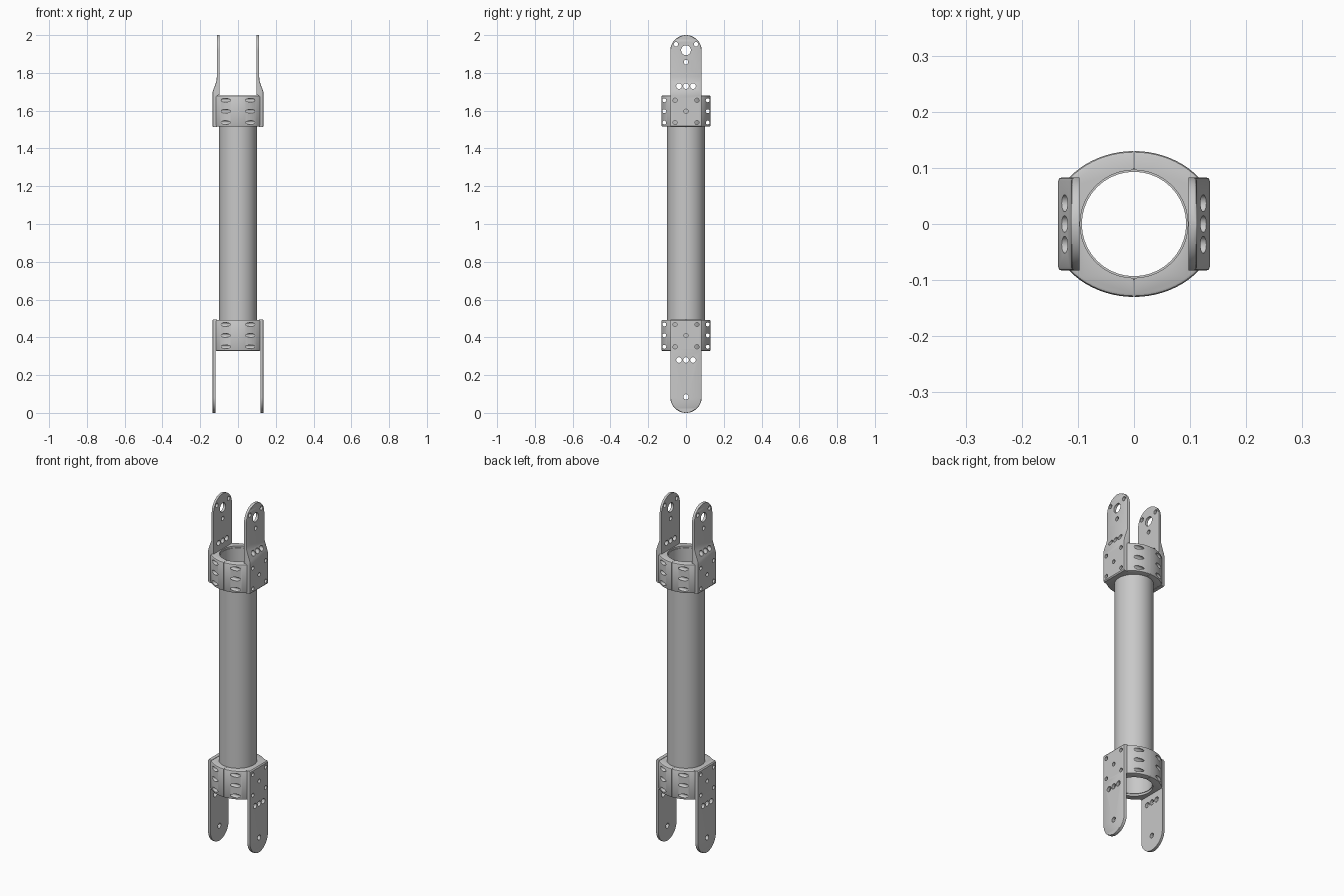
import bpy, bmesh, math
from mathutils import Matrix

cube = bpy.data.objects.get("Cube")
if cube:
    bpy.data.objects.remove(cube, do_unlink=True)

metal = bpy.data.materials.new("light grey metal")
metal.use_nodes = True
GREY = (0.58, 0.58, 0.58, 1)
metal.diffuse_color = GREY
metal.node_tree.nodes["Principled BSDF"].inputs["Base Color"].default_value = GREY


def add_object(name, bm):
    bmesh.ops.recalc_face_normals(bm, faces=bm.faces)
    mesh = bpy.data.meshes.new(name)
    bm.to_mesh(mesh)
    bm.free()
    mesh.materials.append(metal)
    obj = bpy.data.objects.new(name, mesh)
    bpy.context.collection.objects.link(obj)
    return obj


def loft(name, rings, closed=False):
    """Skin a list of equal-length point rings; cap the ends unless closed."""
    bm = bmesh.new()
    loops = [[bm.verts.new(p) for p in ring] for ring in rings]
    n = len(loops[0])
    pairs = list(zip(loops, loops[1:]))
    if closed:
        pairs.append((loops[-1], loops[0]))
    else:
        bm.faces.new(loops[0])
        bm.faces.new(loops[-1])
    for a, b in pairs:
        for i in range(n):
            j = (i + 1) % n
            bm.faces.new((a[i], a[j], b[j], b[i]))
    return add_object(name, bm)


def smooth(obj):
    bpy.ops.object.select_all(action='DESELECT')
    obj.select_set(True)
    bpy.context.view_layer.objects.active = obj
    bpy.ops.object.shade_smooth_by_angle(angle=math.radians(30))


def drill_and_mirror(obj, holes):
    """Bore (y, z, radius) holes along x, then mirror to the other side."""
    bm = bmesh.new()
    for y, z, r in holes:
        place = Matrix.Translation((0.07, y, z)) @ Matrix.Rotation(math.pi / 2, 4, 'Y')
        bmesh.ops.create_cone(bm, cap_ends=True, segments=20, radius1=r,
                              radius2=r, depth=0.26, matrix=place)
    cutter = add_object("hole_cutter", bm)
    cutter.hide_render = True
    cut = obj.modifiers.new("holes", 'BOOLEAN')
    cut.operation = 'DIFFERENCE'
    cut.solver = 'EXACT'
    cut.object = cutter
    mirror = obj.modifiers.new("mirror", 'MIRROR')
    mirror.use_mirror_merge = False
    bpy.context.view_layer.update()
    graph = bpy.context.evaluated_depsgraph_get()
    baked = bpy.data.meshes.new_from_object(obj.evaluated_get(graph))
    obj.modifiers.clear()
    obj.data = baked
    bpy.data.objects.remove(cutter, do_unlink=True)
    smooth(obj)


# Hollow tube
def circle(r, z, n=40):
    return [(r * math.cos(2 * math.pi * i / n), r * math.sin(2 * math.pi * i / n), z)
            for i in range(n)]


smooth(loft("tube", [circle(0.1, 0.34), circle(0.1, 1.67),
                     circle(0.093, 1.67), circle(0.093, 0.34)], closed=True))


# Half collar section: oval outside with a flat side, round bore, thin seam at x = 0
def collar_ring(z, inset):
    angles = [math.radians(-90 + 5 * i) for i in range(37)]
    outer = [(max(0.0008, min(0.125, (0.15 - inset) * math.cos(t))),
              (0.13 - inset) * math.sin(t), z) for t in angles]
    inner = [(max(0.0008, 0.096 * math.cos(t)), 0.096 * math.sin(t), z)
             for t in reversed(angles)]
    return outer + inner


def collar_holes(z0):
    rows = (z0 + 0.022, z0 + 0.082, z0 + 0.14)
    bolts = [(s * 0.115, z, 0.0105) for s in (-1, 1) for z in rows]
    rivets = [(s * 0.058, z, 0.011) for s in (-1, 1) for z in (rows[0], rows[2])]
    return bolts, rivets + [(0, rows[1], 0.011)]


H = 0.165
for name, z0 in (("lower_collar", 0.328), ("upper_collar", 1.515)):
    rings = [collar_ring(z0 + dz, inset) for dz, inset in
             ((0, 0.006), (0.002, 0.002), (0.006, 0),
              (H - 0.006, 0), (H - 0.002, 0.002), (H, 0.006))]
    bolts, rivets = collar_holes(z0)
    drill_and_mirror(loft(name, rings), bolts + rivets)


# Fork plate section: flat inside, rounded outer corners
W = 0.083


def plate_ring(z, x_in, x_out, w):
    c = min(0.006, w * 0.4)
    side = [(x_in, w, z), (x_out - c, w, z),
            (x_out - 0.3 * c, w - 0.3 * c, z), (x_out, w - c, z)]
    return side + [(x, -y, z) for x, y, z in reversed(side)]


def tip(z_end, direction, x_in, x_out):
    """Half-round end, listed from the full width to the tip."""
    return [plate_ring(z_end - direction * W * (1 - math.sin(t)), x_in, x_out,
                       W * math.cos(t))
            for t in (math.radians(87 * i / 14) for i in range(15))]


# Upper fork: thick foot flaring in to a thin ear
upper = [plate_ring(z, xi, xo, W) for z, xi, xo in
         ((1.513, 0.11, 0.130), (1.519, 0.11, 0.135), (1.681, 0.11, 0.135),
          (1.683, 0.097, 0.135), (1.70, 0.097, 0.134), (1.755, 0.097, 0.115),
          (1.78, 0.097, 0.112))]
upper += tip(2.0, 1, 0.097, 0.112)
ear_holes = [(0, 1.92, 0.026), (0, 1.857, 0.012)]
ear_holes += [(s * 0.053, 1.952, 0.012) for s in (-1, 1)]
ear_holes += [(y, 1.73, 0.015) for y in (-0.037, 0, 0.037)]
drill_and_mirror(loft("upper_fork", upper), ear_holes + collar_holes(1.515)[1])

# Lower fork: straight thin ears
lower = list(reversed(tip(0.0, -1, 0.118, 0.135)))
lower += [plate_ring(z, xi, xo, W) for z, xi, xo in
          ((0.328, 0.118, 0.135), (0.330, 0.11, 0.135),
           (0.489, 0.11, 0.135), (0.495, 0.11, 0.130))]
ear_holes = [(0, 0.085, 0.014)] + [(y, 0.28, 0.015) for y in (-0.037, 0, 0.037)]
drill_and_mirror(loft("lower_fork", lower), ear_holes + collar_holes(0.328)[1])
